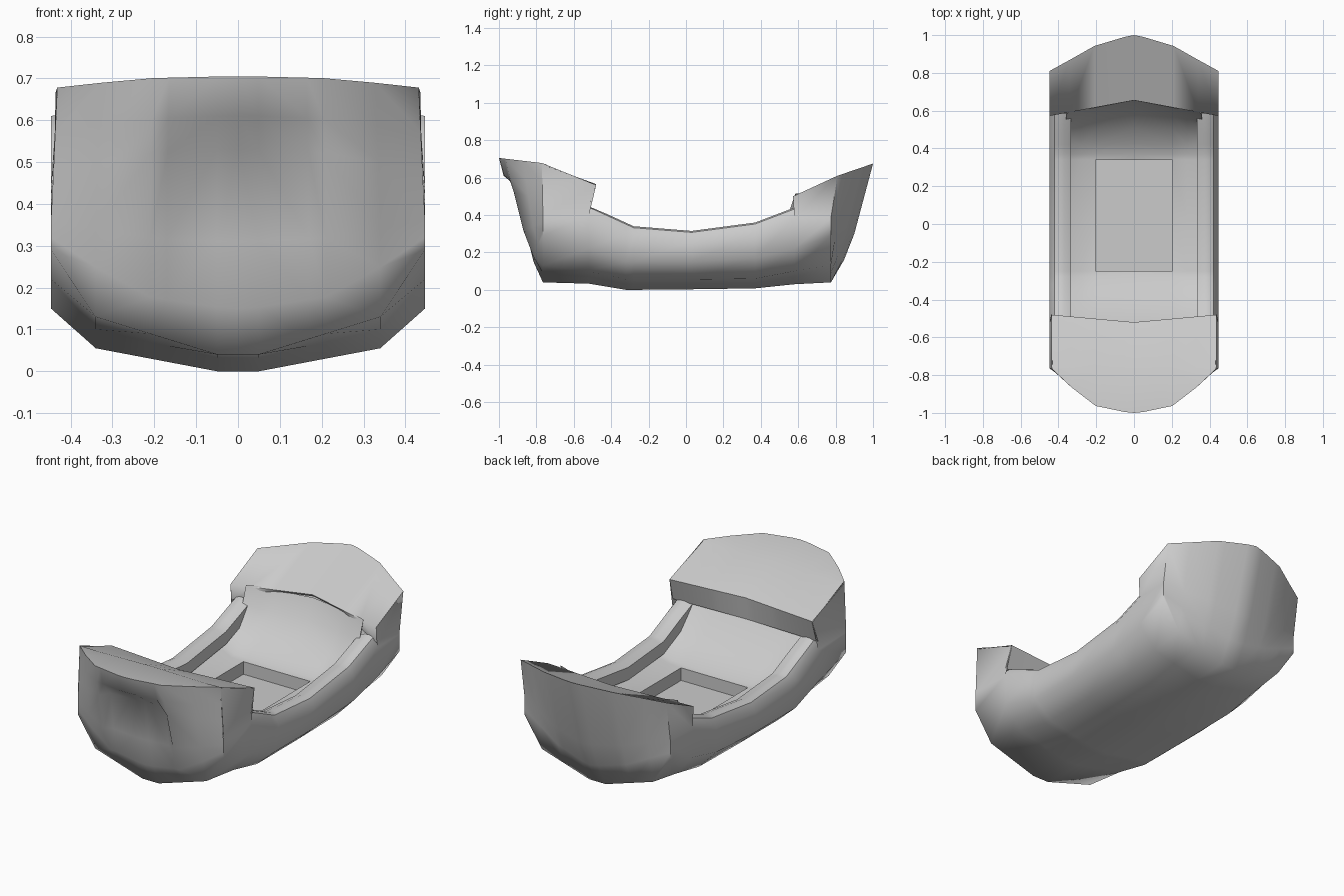
import bpy, bmesh, math

if "Cube" in bpy.data.objects:
    bpy.data.objects.remove(bpy.data.objects["Cube"])


def interp(x, pts):
    if x <= pts[0][0]:
        return pts[0][1]
    for (a, p), (b, q) in zip(pts, pts[1:]):
        if x <= b:
            return p + (q - p) * (x - a) / (b - a)
    return pts[-1][1]


def build(name, grids, up=False, angle=45):
    """Half-model surfaces from rows of points, mirrored across x = 0."""
    bm = bmesh.new()
    for rows, skip in grids:
        v = [[bm.verts.new(p) for p in r] for r in rows]
        for i in range(len(v) - 1):
            for j in range(len(v[0]) - 1):
                if (i, j) in skip:
                    continue
                q = [v[i][j], v[i + 1][j], v[i + 1][j + 1], v[i][j + 1]]
                bm.faces.new(q[::-1] if up else q)
    bmesh.ops.remove_doubles(bm, verts=bm.verts, dist=0.001)
    loose = [w for w in bm.verts if not w.link_faces]
    bmesh.ops.delete(bm, geom=loose, context='VERTS')
    me = bpy.data.meshes.new(name)
    bm.to_mesh(me)
    bm.free()
    ob = bpy.data.objects.new(name, me)
    bpy.context.collection.objects.link(ob)
    bpy.ops.object.select_all(action='DESELECT')
    ob.select_set(True)
    bpy.context.view_layer.objects.active = ob
    mir = ob.modifiers.new("mirror", 'MIRROR')
    mir.merge_threshold = 0.0005
    bpy.ops.object.modifier_apply(modifier=mir.name)
    bpy.ops.object.shade_smooth_by_angle(angle=math.radians(angle))
    return ob


XS = [0, .05, .17, .21, .34, .447]
W = XS[-1]
DENT = [(0, 1), (.05, 1), (.17, .75), (.21, 0)]
GUN = [(-.54, .455), (-.52, .45), (-.28, .34), (.03, .315), (.37, .36), (.58, .44)]
BOW_PLAN = [(0, 1), (.05, .98), (.21, .84), (.34, .42), (W, 0)]
STERN_PLAN = [(0, 1), (.05, .95), (.22, .68), (.34, .31), (W, 0)]


def gun(y):
    return interp(y, GUN)


def cap_row(plan, yc, zc, ys, zs, dent=0, xmax=W):
    """Row of an end cap, bulging from its side edge to its centre."""
    row = []
    for x in XS:
        f = interp(x, plan)
        row.append((x * xmax / W, ys + (yc - ys) * f + dent * interp(x, DENT),
                    zs + (zc - zs) * f))
    return row


# Outer hull: keel, bilge and side heights per station
stations = [(-.765, .04, .13, .29), (-.52, .033, .10, .22), (-.32, 0, .055, .15),
            (-.28, 0, .055, .15), (.03, .003, .055, .15), (.37, .008, .06, .17),
            (.58, .03, .10, .22), (.775, .04, .13, .29)]
bottom, side = [], []
for y, a, b, c in stations:
    prof = [(0, a), (.05, a), (.34, b), (W, c)]
    bottom.append([(x, y, interp(x, prof)) for x in XS])
    g = gun(y)
    side.append([(W, y, c), (W, y, g - .055), (.42, y, g - .008)])

bow = [cap_row(BOW_PLAN, -1.0, .705, -.77, .678, 0, .432),
       cap_row(BOW_PLAN, -.975, .61, -.768, .57, 0, .437),
       cap_row(BOW_PLAN, -.95, .53, -.765, .48, .07, .441),
       cap_row(BOW_PLAN, -.89, .31, -.765, .36, .035),
       cap_row(BOW_PLAN, -.825, .15, -.765, .32, .01), bottom[0]]
stern = [bottom[-1], cap_row(STERN_PLAN, .845, .16, .775, .32),
         cap_row(STERN_PLAN, .9, .30, .775, .39),
         cap_row(STERN_PLAN, 1.0, .675, .81, .61)]
# Upper side plates below the raised end decks
bow_plate = [[side[0][1], bow[0][-1]], [side[1][1], (.437, -.48, .56)]]
stern_plate = [[side[-2][1], (W, .572, .50)], [side[-1][1], stern[-1][-1]]]
build("outer_hull", [(bow[:-1] + bottom + stern[1:], ()), (side, ()),
                     (bow_plate, ()), (stern_plate, ())], angle=75)

# Raised end decks with a lip towards the well
bow_deck = [bow[0],
            [(x * .975, -.76, .667 + .008 * (1 - x / W)) for x in XS],
            [(x * .98, -.52 + .04 * x / W, .565) for x in XS],
            [(x, -.535 + .015 * x / W, gun(-.52) - .01) for x in XS]]
build("bow_deck", [(bow_deck, ())], up=True, angle=35)
stern_in = [(x, .655 - .083 * x / W, .53 - .03 * x / W) for x in XS]
stern_lip = [(x, y + .008, z - interp(x, [(.2, .012), (.34, .06), (W, .09)]))
             for x, y, z in stern_in]
build("stern_deck", [([stern_lip, stern_in, stern[-1]], ())], up=True, angle=75)

# Open well: floor ramps, side walls and overhanging rails
FLOOR = [(-.54, .44), (-.42, .30), (-.28, .232), (-.25, .225), (.34, .225),
         (.40, .24), (.48, .31), (.55, .41), (.585, .512)]
well = []
for y in (-.54, -.42, -.28, -.25, .03, .34, .37, .42, .48, .55, .585):
    f, g = interp(y, FLOOR), gun(y)
    bulge = .075 * max(0, (y - .42) / .165)
    lo = g - .085
    w = max(f + .004, lo)
    sec = [(0, f), (.205, f), (.28, f + .003), (.36, w), (.333, lo),
           (.333, g - .015), (.37, g), (.40, g), (.42, g - .008)]
    well.append([(x, y + bulge * max(0, 1 - x / .45) * (x < .33), z) for x, z in sec])
build("well_and_rails", [(well, {(3, 0), (4, 0)})], up=True, angle=50)

# Rectangular recess sunk into the floor
T, B = .225, .155
y0, y1, x1 = -.25, .34, .205
recess = [[(0, y0, T), (x1, y0, T)], [(0, y0, B), (x1, y0, B)],
          [(0, y1, B), (x1, y1, B)], [(0, y1, T), (x1, y1, T)]]
recess_side = [[(x1, y0, B), (x1, y0, T)], [(x1, y1, B), (x1, y1, T)]]
build("floor_recess", [(recess, ()), (recess_side, ())], up=True, angle=30)
